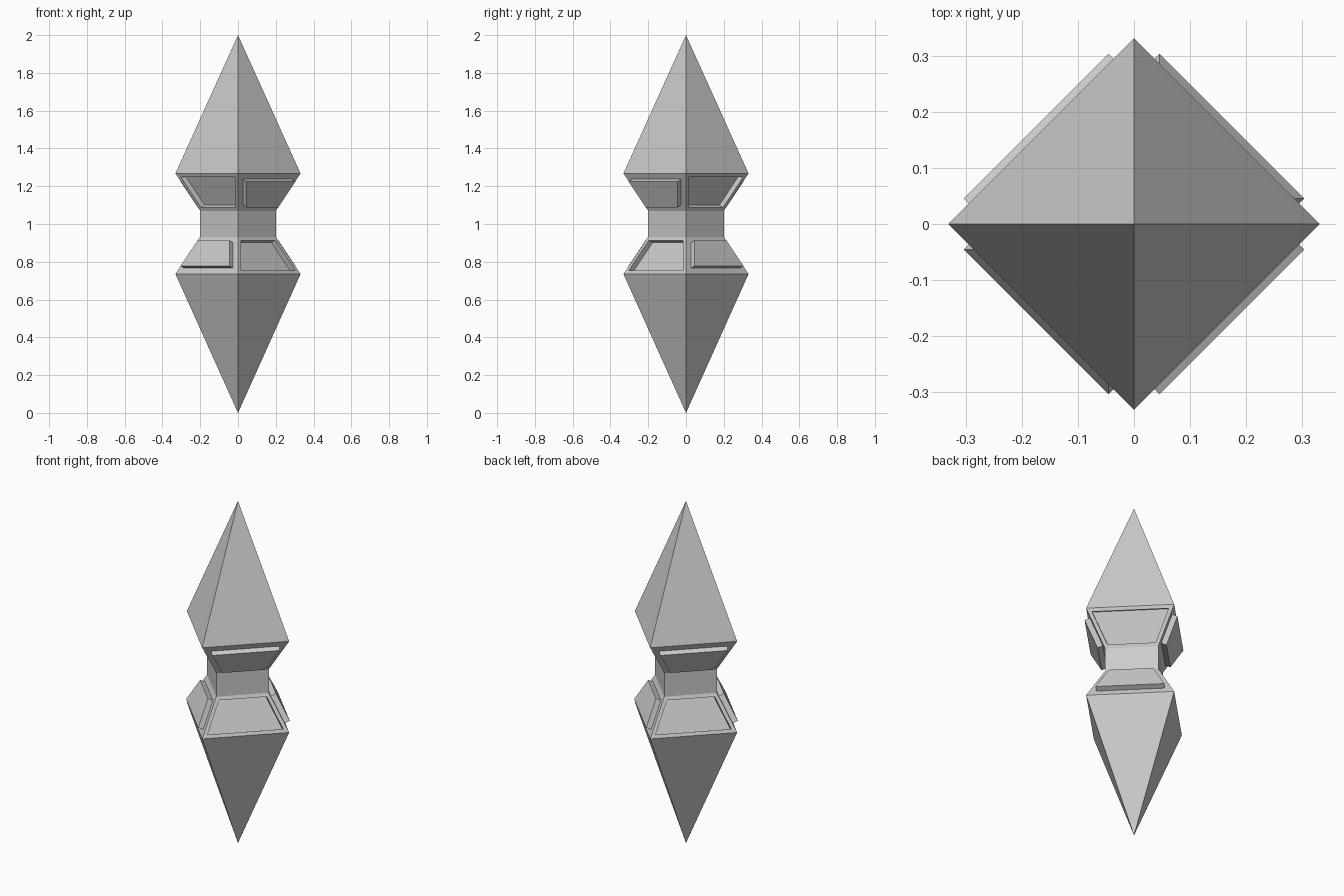
import bpy, bmesh
from math import sin, cos, pi

if "Cube" in bpy.data.objects:
    bpy.data.objects.remove(bpy.data.objects["Cube"])

SIDES = 4
TIP_LOW, TIP_HIGH = 0.0, 2.0
RINGS = [(0.331, 0.735), (0.2, 0.932), (0.2, 1.07), (0.331, 1.268)]  # radius, height

bm = bmesh.new()

# Square rings with corners on the axes
rings = [[bm.verts.new((r * cos(2 * pi * k / SIDES), r * sin(2 * pi * k / SIDES), z))
          for k in range(SIDES)] for r, z in RINGS]
low = bm.verts.new((0, 0, TIP_LOW))
high = bm.verts.new((0, 0, TIP_HIGH))

raised, sunken = [], []
for k in range(SIDES):
    n = (k + 1) % SIDES
    # Pointed ends
    bm.faces.new((low, rings[0][n], rings[0][k]))
    bm.faces.new((rings[3][k], rings[3][n], high))
    # Lower flare, neck, upper flare
    for i in range(3):
        a, b = rings[i], rings[i + 1]
        f = bm.faces.new((a[k], a[n], b[n], b[k]))
        if i != 1:
            (raised if (k + i // 2) % 2 == 0 else sunken).append(f)
bm.normal_update()


def panel(faces, border, height):
    """Inset each face, then push it straight out or in."""
    bmesh.ops.inset_individual(bm, faces=faces, thickness=border, use_even_offset=True)
    bm.normal_update()
    for f in bmesh.ops.extrude_discrete_faces(bm, faces=faces)["faces"]:
        bmesh.ops.translate(bm, verts=f.verts, vec=f.normal * height)


# Alternating raised and sunken panels on the flares
panel(raised, 0.034, 0.03)
panel(sunken, 0.02, -0.03)
bmesh.ops.recalc_face_normals(bm, faces=bm.faces)

mesh = bpy.data.meshes.new("double_spike")
bm.to_mesh(mesh)
bm.free()
bpy.context.collection.objects.link(bpy.data.objects.new("double_spike", mesh))
